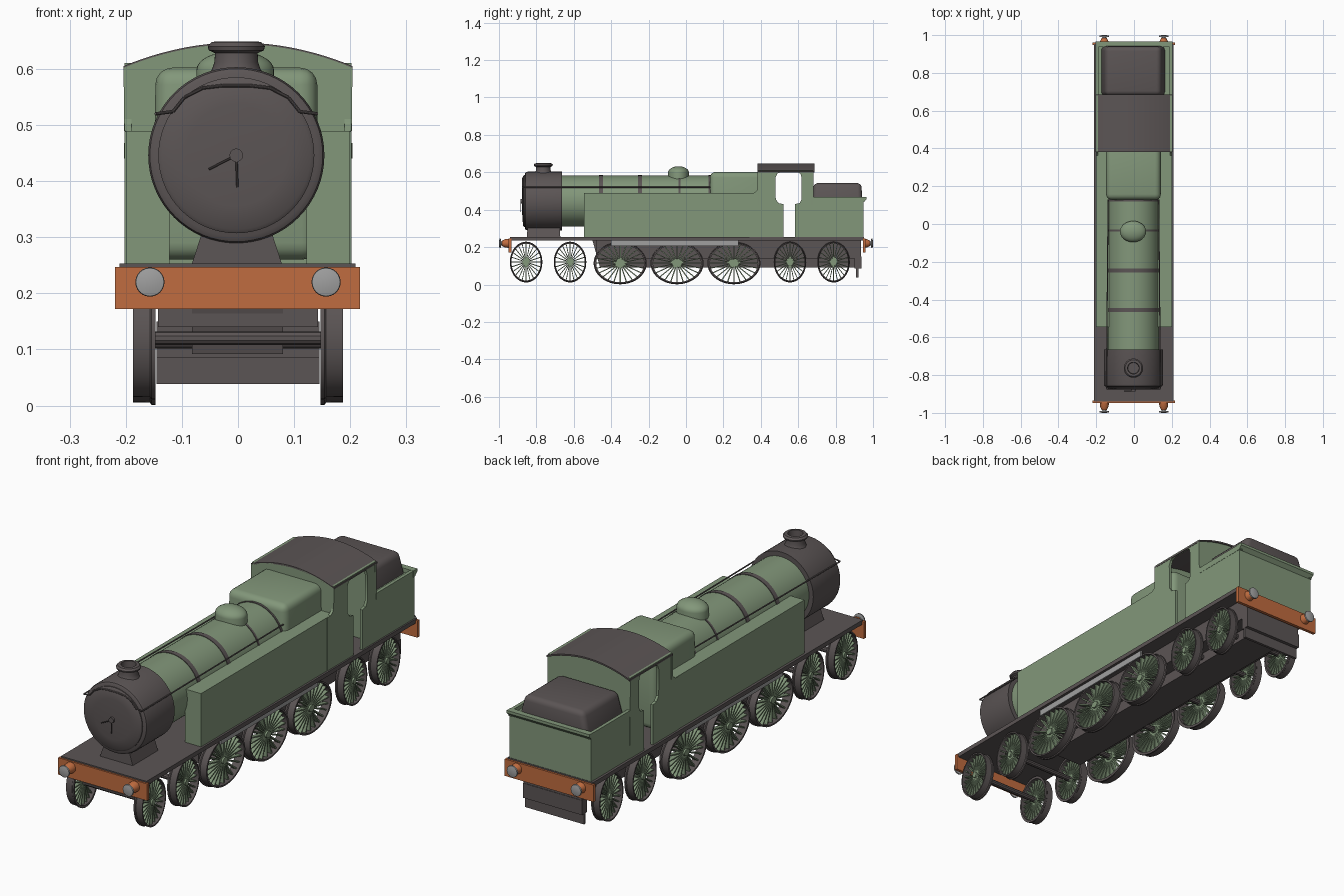
import bpy, bmesh, math
from mathutils import Vector, Matrix

if "Cube" in bpy.data.objects:
    bpy.data.objects.remove(bpy.data.objects["Cube"])


def material(name, col):
    m = bpy.data.materials.new(name)
    m.diffuse_color = (*col, 1)
    m.use_nodes = True
    m.node_tree.nodes["Principled BSDF"].inputs["Base Color"].default_value = m.diffuse_color
    return m


GREEN = material("sage_green", (0.225, 0.31, 0.195))
DARK = material("warm_charcoal", (0.105, 0.09, 0.09))
ORANGE = material("beam_orange", (0.53, 0.15, 0.05))
GREY = material("steel_grey", (0.35, 0.35, 0.35))
CX = -0.003   # boiler centre line
CZ = 0.446


def finish(name, bm, mat):
    bmesh.ops.recalc_face_normals(bm, faces=bm.faces)
    me = bpy.data.meshes.new(name)
    bm.to_mesh(me)
    bm.free()
    me.materials.append(mat)
    ob = bpy.data.objects.new(name, me)
    bpy.context.collection.objects.link(ob)
    return ob


def box(name, x, y, z, mat, bevel=0, taper=(1, 1), segs=4):
    """Box from ranges; the top can be tapered in x and y."""
    bm = bmesh.new()
    bmesh.ops.create_cube(bm, size=1)
    for v in bm.verts:
        if v.co.z > 0:
            v.co.x *= taper[0]
            v.co.y *= taper[1]
        v.co = Vector([(a + b) / 2 + c * (b - a) for (a, b), c in zip((x, y, z), v.co)])
    if bevel:
        bmesh.ops.bevel(bm, geom=bm.edges[:], offset=bevel, segments=segs,
                        profile=0.5, affect='EDGES')
    return finish(name, bm, mat)


def prism(name, pts, axis, a, b, mat):
    """Extrude a 2D outline: axis 'x' takes (y, z) points, axis 'y' takes (x, z)."""
    bm = bmesh.new()
    vs = [bm.verts.new((a, p, q) if axis == 'x' else (p, a, q)) for p, q in pts]
    f = bm.faces.new(vs)
    r = bmesh.ops.extrude_face_region(bm, geom=[f])
    d = (b - a, 0, 0) if axis == 'x' else (0, b - a, 0)
    bmesh.ops.translate(bm, vec=d, verts=[v for v in r['geom'] if isinstance(v, bmesh.types.BMVert)])
    return finish(name, bm, mat)


def lathe(name, profile, centre, axis, mat, segs=48, scale=(1, 1, 1), closed=False):
    """Revolve (radius, height) points about an axis through centre."""
    bm = bmesh.new()
    rings = []
    for r, h in profile:
        ring = []
        for i in range(segs):
            t = 2 * math.pi * i / segs
            c, s = r * math.cos(t), r * math.sin(t)
            p = {'x': (h, c, s), 'y': (c, h, s), 'z': (c, s, h)}[axis]
            ring.append(bm.verts.new([o + k * q for o, k, q in zip(centre, scale, p)]))
        rings.append(ring)
    pairs = list(zip(rings, rings[1:])) + ([(rings[-1], rings[0])] if closed else [])
    for A, B in pairs:
        for i in range(segs):
            j = (i + 1) % segs
            bm.faces.new((A[i], A[j], B[j], B[i]))
    if not closed:
        bm.faces.new(rings[0])
        bm.faces.new(rings[-1])
    return finish(name, bm, mat)


def rods(name, path, r, mat):
    """Round rods along a polyline."""
    bm = bmesh.new()
    for p, q in zip(path, path[1:]):
        p, q = Vector(p), Vector(q)
        m = Matrix.Translation((p + q) / 2) @ (q - p).to_track_quat('Z', 'Y').to_matrix().to_4x4()
        bmesh.ops.create_cone(bm, cap_ends=True, segments=10, radius1=r, radius2=r,
                              depth=(q - p).length, matrix=m)
    return finish(name, bm, mat)


# Running plate, frames and drag plate
box("running_plate", (-0.211, 0.209), (-0.94, 0.952), (0.234, 0.253), DARK)
prism("main_frame", [(-0.5, 0.236), (-0.46, 0.092), (0.935, 0.092), (0.935, 0.236)], 'x', -0.082, 0.08, DARK)
box("upper_frame", (-0.143, 0.143), (-0.48, 0.935), (0.14, 0.236), DARK)
box("rear_drag_plate", (-0.145, 0.145), (0.9, 0.937), (0.085, 0.15), DARK)
box("rear_step_plate", (-0.145, 0.145), (0.91, 0.922), (0.038, 0.1), DARK)

# Wheels, spokes and axles: (y, half length, half height, centre height)
sets = [(y, 0.087, 0.109, 0.12) for y in (-0.855, -0.62, 0.556, 0.789)]
sets += [(y, 0.142, 0.113, 0.114) for y in (-0.352, -0.048, 0.256)]
for y, ry, rz, zc in sets:
    rods("axle", [(-0.16, y, zc), (0.16, y, zc)], 0.012, DARK)
    for s in (-1, 1):
        c = (0.167 * s, y, zc)
        lathe("wheel_tyre", [(1, -0.02 * s), (1, -0.013 * s), (0.965, -0.01 * s), (0.96, 0.02 * s),
                             (0.9, 0.02 * s), (0.9, -0.02 * s)], c, 'x', DARK, 48, (1, ry, rz), True)
        lathe("wheel_hub", [(0.13, -0.018), (0.13, 0.018)], c, 'x', GREEN, 20, (1, ry, rz))
        bm = bmesh.new()
        for i in range(24):
            m = (Matrix.Translation(c) @ Matrix.Diagonal((1, ry, rz, 1))
                 @ Matrix.Rotation(i * math.pi / 12, 4, 'X') @ Matrix.Translation((0, 0, 0.51))
                 @ Matrix.Diagonal((0.02, 0.045, 0.82, 1)))
            bmesh.ops.create_cube(bm, size=1, matrix=m)
        finish("wheel_spokes", bm, GREEN)

# Buffer beams and buffers at both ends
for s, yb in ((-1, 0.942), (1, 0.955)):
    box("buffer_beam", (-0.219, 0.217), sorted((s * (yb - 0.008), s * (yb + 0.006))), (0.172, 0.247), ORANGE)
    for x in (-0.157, 0.157):
        lathe("buffer_housing", [(0.024, s * yb), (0.023, s * 0.965), (0.013, s * 0.985)],
              (x, 0, 0.22), 'y', ORANGE, 24)
        lathe("buffer_head", [(0.008, s * 0.98), (0.012, s * 0.989), (0.026, s * 0.991), (0.025, s * 0.997),
                              (0.012, s)], (x, 0, 0.22), 'y', GREY, 24)

# Smokebox, door and saddle
lathe("smokebox", [(0.145, -0.862), (0.154, -0.857), (0.157, -0.847), (0.157, -0.664)],
      (CX, 0, CZ), 'y', DARK, 64)
lathe("smokebox_door", [(0.139, -0.855), (0.139, -0.866), (0.132, -0.871), (0.09, -0.875), (0.03, -0.877)],
      (CX, 0, CZ), 'y', DARK, 64)
lathe("door_boss", [(0.012, -0.87), (0.012, -0.886)], (CX, 0, CZ), 'y', DARK, 20)
rods("door_handles", [(-0.052, -0.884, 0.421), (CX, -0.884, CZ), (CX + 0.002, -0.884, 0.389)], 0.002, DARK)
box("smokebox_saddle", (-0.083, 0.079), (-0.85, -0.672), (0.25, 0.32), DARK, taper=(0.72, 0.97))

# Chimney with hollow top, and dome
lathe("chimney", [(0.052, 0.585), (0.043, 0.6), (0.039, 0.612), (0.038, 0.628), (0.049, 0.633), (0.051, 0.64),
                  (0.044, 0.648), (0.031, 0.649), (0.029, 0.615)], (CX, -0.763, 0), 'z', DARK, 40)
dome = [(1.0, 0.55), (1.0, 0.598)]
dome += [(math.cos(t * math.pi / 16), 0.598 + 0.034 * math.sin(t * math.pi / 16)) for t in range(1, 8)]
lathe("steam_dome", dome + [(0.02, 0.632)], (CX - 0.002, -0.04, 0), 'z', GREEN, 40, (0.069, 0.056, 1))

# Boiler, bands and firebox
lathe("boiler", [(0.136, -0.67), (0.136, 0.15)], (CX, 0, CZ), 'y', GREEN, 64)
for y, w in ((-0.455, 0.011), (-0.246, 0.011), (-0.034, 0.005), (0.125, 0.005)):
    lathe("boiler_band", [(0.1385, y - w), (0.1385, y + w)], (CX, 0, CZ), 'y', DARK, 64)
box("firebox", (-0.15, 0.144), (0.128, 0.43), (0.26, 0.602), GREEN, bevel=0.03, taper=(0.98, 1))

# Handrails along the boiler and over the smokebox door
for s in (-1, 1):
    rods("boiler_handrail", [(CX + 0.143 * s, -0.872, 0.52), (CX + 0.134 * s, 0.13, 0.52)], 0.003, DARK)
arc = [(0.143, 0.52), (0.113, 0.524), (0.093, 0.549), (0.06, 0.566), (0.025, 0.57)]
arc += [(-x, z) for x, z in reversed(arc)]
rods("front_handrail", [(CX + x, -0.873, z) for x, z in arc], 0.003, DARK)

# Side tanks, cab sides with doorway, and grey valance strips
side = [(0.34, 0.25), (0.52, 0.25), (0.52, 0.43), (0.495, 0.435), (0.48, 0.455), (0.478, 0.57), (0.488, 0.593),
        (0.51, 0.602), (0.59, 0.602), (0.612, 0.593), (0.618, 0.57), (0.618, 0.455), (0.608, 0.435),
        (0.583, 0.43), (0.583, 0.25), (0.68, 0.25), (0.68, 0.61), (0.385, 0.61), (0.385, 0.523),
        (0.378, 0.502), (0.362, 0.489), (0.34, 0.488)]
for s in (-1, 1):
    box("side_tank", sorted((0.122 * s, 0.2 * s)), (-0.545, 0.385), (0.25, 0.489), GREEN)
    prism("cab_side", side, 'x', 0.19 * s, 0.202 * s, GREEN)
    box("valance_strip", sorted((0.19 * s, 0.197 * s)), (-0.4, 0.28), (0.207, 0.236), GREY)
    rods("cab_door_rail", [(0.198 * s, 0.592, 0.27), (0.198 * s, 0.592, 0.43)], 0.003, DARK)

# Cab ends and curved roof
xs = [-0.204 + 0.408 * i / 24 for i in range(25)]


def arch(drop):
    return [(x, 0.647 - drop - 0.042 * (x / 0.204) ** 2) for x in xs]


prism("cab_front", [(0.2, 0.25), (-0.2, 0.25)] + arch(0.003), 'y', 0.381, 0.393, GREEN)
prism("cab_back", [(0.2, 0.25), (-0.2, 0.25)] + arch(0.003), 'y', 0.668, 0.681, GREEN)
prism("cab_roof", arch(0) + arch(0.007)[::-1], 'y', 0.381, 0.686, DARK)

# Bunker with rim, and coal
box("bunker", (-0.2, 0.202), (0.675, 0.95), (0.25, 0.45), GREEN)
for s in (-1, 1):
    box("bunker_rim_side", sorted((0.188 * s, 0.203 * s)), (0.68, 0.955), (0.44, 0.467), GREEN)
prism("bunker_rim_back", [(0.938, 0.44), (0.95, 0.44), (0.966, 0.456), (0.966, 0.468), (0.938, 0.468)],
      'x', -0.203, 0.204, GREEN)
box("coal_load", (-0.177, 0.168), (0.676, 0.944), (0.43, 0.542), DARK, bevel=0.022, taper=(0.84, 0.95))

# Smooth shading with sharp edges kept
bpy.ops.object.select_all(action='SELECT')
bpy.context.view_layer.objects.active = bpy.context.selected_objects[0]
bpy.ops.object.shade_smooth_by_angle(angle=math.radians(32))
